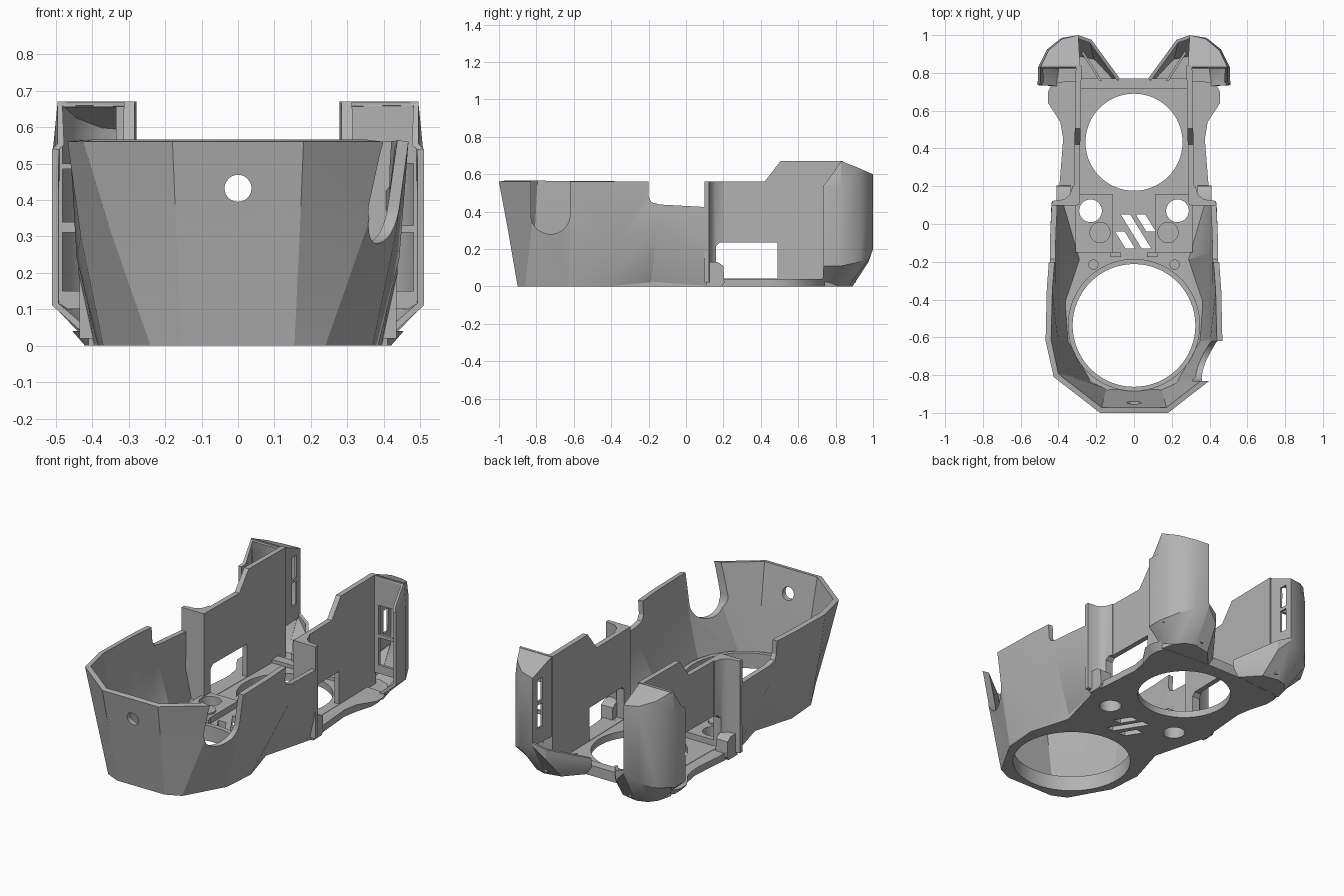
import bpy, bmesh, math

if "Cube" in bpy.data.objects:
    bpy.data.objects.remove(bpy.data.objects["Cube"])

grey = bpy.data.materials.new("mid_grey")
grey.diffuse_color = (0.45, 0.45, 0.45, 1)
grey.use_nodes = True
grey.node_tree.nodes["Principled BSDF"].inputs["Base Color"].default_value = grey.diffuse_color
parts, cutters = [], []


def make(name, bm, part=True):
    me = bpy.data.meshes.new(name)
    bm.to_mesh(me)
    bm.free()
    ob = bpy.data.objects.new(name, me)
    bpy.context.collection.objects.link(ob)
    me.materials.append(grey)
    if part:
        parts.append(ob)
    else:
        ob.hide_render = True
        cutters.append(ob)
    return ob


def prism(name, pts, axis, lo, hi, part=True, inset=None):
    """Extrude a 2D outline along an axis; inset can reshape the low end."""
    bm = bmesh.new()

    def place(p, d):
        return {'x': (d, *p), 'y': (p[0], d, p[1]), 'z': (*p, d)}[axis]
    a = [bm.verts.new(place(p, lo)) for p in (inset or pts)]
    b = [bm.verts.new(place(p, hi)) for p in pts]
    n = len(a)
    bm.faces.new(a)
    bm.faces.new(b)
    for i in range(n):
        bm.faces.new((a[i], a[(i + 1) % n], b[(i + 1) % n], b[i]))
    bmesh.ops.recalc_face_normals(bm, faces=bm.faces)
    return make(name, bm, part)


def box(name, x0, x1, y0, y1, z0, z1, part=True):
    return prism(name, [(x0, y0), (x1, y0), (x1, y1), (x0, y1)], 'z', z0, z1, part)


def circle(x, y, r, n=64):
    return [(x + r * math.cos(2 * math.pi * i / n), y + r * math.sin(2 * math.pi * i / n))
            for i in range(n)]


def cut(ob, cutter):
    m = ob.modifiers.new("cut", 'BOOLEAN')
    m.operation, m.solver, m.object = 'DIFFERENCE', 'EXACT', cutter


def mirror(ob):
    m = ob.modifiers.new("mirror", 'MIRROR')
    m.use_mirror_merge, m.merge_threshold = True, 0.0005


def thicken(ob, t):
    m = ob.modifiers.new("wall", 'SOLIDIFY')
    m.thickness, m.offset = t, -1


def loft(bm, rows, split=0):
    """Join rows of points; columns from split on become triangles."""
    grid = [[bm.verts.new(p) for p in row] for row in rows]
    for a, b in zip(grid, grid[1:]):
        for i in range(len(a) - 1):
            q = (a[i], a[i + 1], b[i + 1], b[i])
            if split and i == split:
                bm.faces.new((q[0], q[1], q[2]))
                bm.faces.new((q[0], q[2], q[3]))
            elif split and i > split:
                bm.faces.new((q[0], q[1], q[3]))
                bm.faces.new((q[1], q[2], q[3]))
            else:
                bm.faces.new(q)
    return grid


# Faceted front bowl: base, waist and rim rows of the right half
base = [(0, -.9, 0), (.155, -.9, 0), (.24, -.86, 0), (.37, -.63, 0),
        (.385, -.43, 0), (.305, -.19, 0), (.395, .115, 0)]
waist = [(0, -.955, .32), (.17, -.955, .32), (.352, -.825, .32), (.432, -.62, .3),
         (.443, -.36, .24), (.445, -.15, .34), (.437, .115, .19)]
rim = [(0, -1, .56), (.18, -1, .56), (.425, -.81, .56), (.468, -.62, .56),
       (.462, -.35, .56), (.447, -.15, .56), (.435, .115, .56)]
bm = bmesh.new()
loft(bm, [base, waist, rim], 4)
bowl = make("front_bowl", bm)
mirror(bowl)
thicken(bowl, .03)
cut(bowl, prism("notch_cutter", [(-.2, .7), (-.2, .48), (-.185, .45), (-.14, .438),
                                 (.1, .425), (.1, .7)], 'x', -.7, .7, False))
u = [(-.725 + .105 * math.cos(math.pi * (1 + i / 16)), .385 + .105 * math.sin(math.pi * (1 + i / 16)))
     for i in range(17)]
cut(bowl, prism("side_slot_cutter", u + [(-.62, .7), (-.83, .7)], 'x', .3, .7, False))
cut(bowl, prism("front_hole_cutter", circle(0, .432, .037, 32), 'y', -1.2, -.8, False))

# Floor plate with bevelled rear flanges
half = [(0, -.9), (.155, -.9), (.24, -.86), (.37, -.63), (.385, -.43), (.315, -.19),
        (.395, .11), (.395, .2), (.375, .45), (.39, .54), (.455, .64), (.455, .7), (.43, .75), (.1, .77)]
low = [(x - (.035 if y > .55 and x > .3 else 0), y) for x, y in half]


def both(h):
    return h + [(-x, y) for x, y in reversed(h) if x > 0]


floor = prism("floor_plate", both(half), 'z', 0, .04, inset=both(low))
ring = prism("front_ring", circle(0, -.535, .35), 'z', .001, .09)
pads = [box("raised_pad", s * .11, s * .31, -.15, .16, .03, .075) for s in (-1, 1)]
for x, y, r, obs in ((0, -.537, .325, [floor, ring, *pads]), (0, .433, .257, [floor]),
                     (.23, .07, .06, [floor, pads[1]]), (-.23, .07, .06, [floor, pads[0]])):
    c = prism("hole_cutter", circle(x, y, r), 'z', -.1, .3, False)
    for o in obs:
        cut(o, c)

# Slanted vents in the floor
for x, y0, y1 in ((-.075, -.13, -.04), (-.045, -.13, .05), (.035, -.04, .05)):
    k = .62 * (y1 - y0)
    cut(floor, prism("vent_cutter", [(x - .025, y1), (x + .025, y1),
                                     (x + .025 + k, y0), (x - .025 + k, y0)], 'z', -.1, .2, False))

# Small discs, bosses and the rear cross bar
for s in (-1, 1):
    prism("pad_disc", circle(s * .18, -.045, .056, 32), 'z', .07, .085)
    prism("screw_boss", circle(s * .215, -.215, .027, 24), 'z', .03, .06)
    box("pad_clip", s * .07, s * .125, -.175, -.15, .03, .1)
box("rear_bar", -.29, .29, .715, .77, .03, .06)

# Rear side walls with a step in the top and a low window
window = prism("window_cutter", [(.16, .042), (.49, .042), (.49, .235), (.18, .235), (.16, .215)],
               'x', -.7, .7, False)
for s in (-1, 1):
    w = prism("rear_side_wall", [(.1, .01), (.1, .56), (.42, .56), (.505, .67), (.84, .67), (.84, .01)],
              'x', s * .278, s * .308)
    for v in w.data.vertices:
        v.co.x += s * .012 * (.84 - v.co.y) / .74
    cut(w, window)
    # Filleted panel joining wall and bowl, and the foot outside it
    panel = [(.435, .098), (.3, .098), (.3, .2), (.325, .2), (.34, .155), (.37, .13), (.435, .122)]
    cut(prism("joining_panel", [(s * x, y) for x, y in panel], 'z', .02, .56), window)
    prism("corner_foot", [(.11, .0), (.11, .13), (.17, .13), (.2, .11), (.205, .02), (.19, 0)],
          'x', s * .335, s * .41)

# Rear pods: curved hollow shells, running from outer edge to inner panel
low = [(.42, .73, .03), (.42, .77, .02), (.40, .82, 0), (.36, .87, 0), (.30, .89, 0)]
mid = [(.51, .735, .11), (.508, .83, .11), (.46, .925, .13), (.385, .985, .16), (.295, 1, .2)]
step = [(.51, .735, .54), (.508, .83, .54), (.46, .925, .54), (.385, .985, .54), (.295, 1, .54)]
top = [(.495, .75, .555), (.495, .83, .67), (.452, .92, .635), (.38, .98, .608), (.295, 1, .6)]
bm = bmesh.new()
g = loft(bm, [low, mid, step, top])
corner = [bm.verts.new((.285, .83, z)) for z in (.2, .54, .67)]
for i in range(2):
    bm.faces.new((g[i + 1][4], corner[i], corner[i + 1], g[i + 2][4]))
bm.faces.new((g[3][1], g[3][2], g[3][3], g[3][4], corner[2]))
pod = make("rear_pod", bm)
thicken(pod, .018)
for z0, z1 in ((.29, .425), (.445, .575)):
    cut(pod, box("pod_slot_cutter", .24, .36, .915, .96, z0, z1, False))
mirror(pod)

# Low angled ducts between the pods and the floor
bm = bmesh.new()
loft(bm, [[(.30, .89, 0), (.20, .87, 0), (.09, .75, 0)],
          [(.295, 1, .2), (.225, .975, .13), (.075, .77, .05)],
          [(.295, 1, .22), (.225, .975, .19), (.075, .77, .1)]])
duct = make("duct_wall", bm)
thicken(duct, .018)
mirror(duct)
for s in (-1, 1):
    prism("duct_floor", [(s * x, y) for x, y in ((.09, .75), (.2, .87), (.3, .89), (.36, .87),
                                                 (.4, .82), (.42, .74))], 'z', .001, .03)
    prism("duct_vane", [(s * x, y) for x, y in ((.17, .76), (.185, .76), (.28, .91), (.265, .91))],
          'z', .02, .1)

# Front faces of the pods: pocketed on both sides, closed high on the right
for name, s, pockets in (("right_pod_plate", 1, ((.15, .31), (.33, .5))),
                         ("left_pod_plate", -1, ((.15, .31), (.34, .485), (.5, .655)))):
    plate = box(name, s * .3, s * .492, .825, .84, .1, .668)
    for z0, z1 in pockets:
        cut(plate, box("pocket_cutter", s * .335, s * .482, .8, .9, z0, z1, False))

# Bake the cuts, drop the helpers, then smooth shallow edges
bpy.ops.object.select_all(action='DESELECT')
for o in parts:
    o.select_set(True)
bpy.context.view_layer.objects.active = parts[0]
bpy.ops.object.convert(target='MESH')
bpy.ops.object.shade_smooth_by_angle(angle=math.radians(34))
bpy.ops.object.select_all(action='DESELECT')
bpy.context.view_layer.objects.active = bowl
bowl.select_set(True)
bpy.ops.object.shade_smooth_by_angle(angle=math.radians(17))
for c in cutters:
    bpy.data.objects.remove(c)
